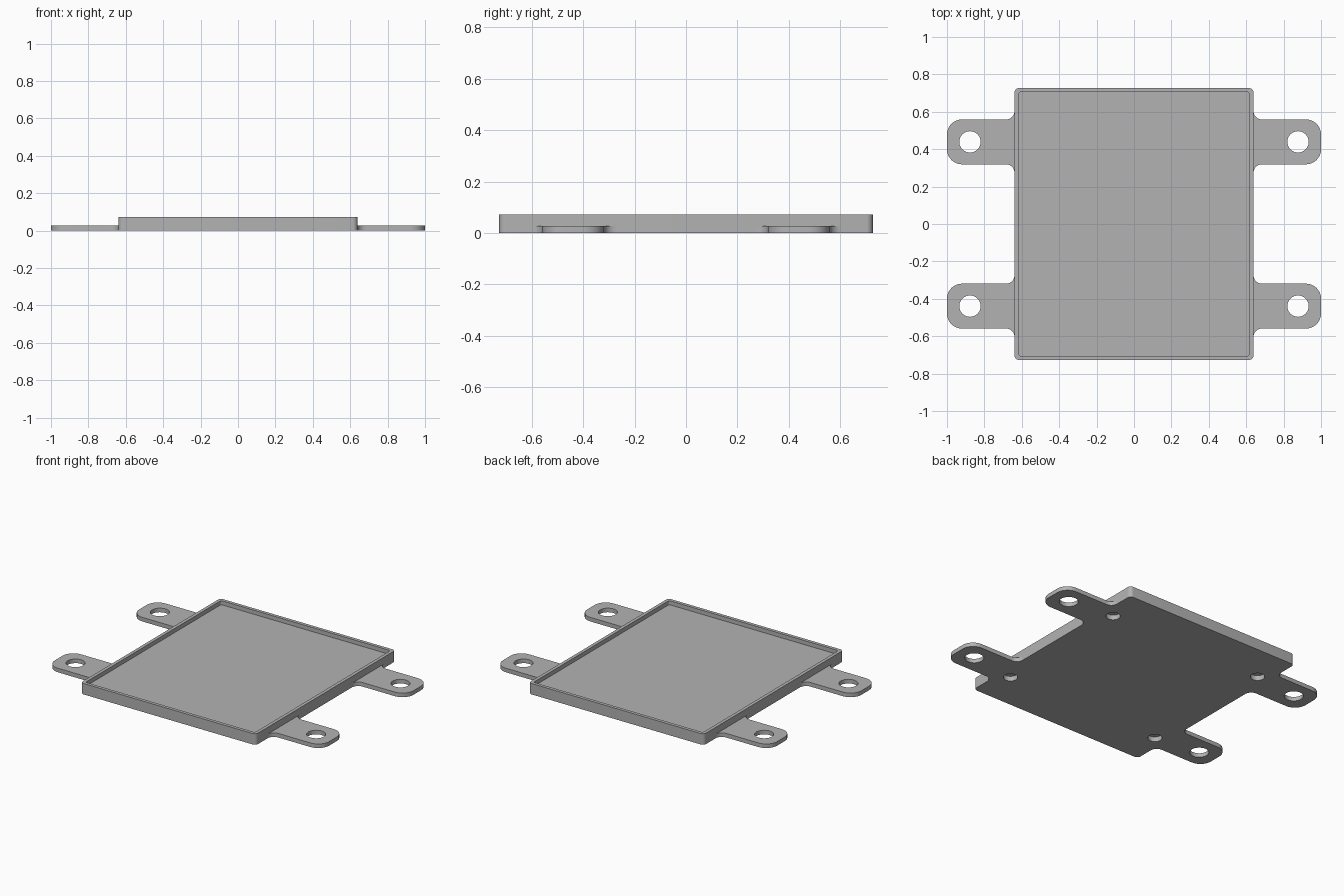
import bpy, bmesh
from math import cos, sin, pi, radians

cube = bpy.data.objects.get("Cube")
if cube:
    bpy.data.objects.remove(cube, do_unlink=True)

HALF_X, HALF_Y, HEIGHT = 0.639, 0.727, 0.072   # tray
FLOOR_Z, WALL = 0.045, 0.022
TAB_Y, TAB_HALF, TAB_Z = 0.439, 0.12, 0.027    # mounting tabs
HOLE_X, HOLE_R = 0.877, 0.057
POCKET_X, POCKET_Y, POCKET_R, POCKET_Z = 0.563, 0.477, 0.043, 0.032

grey = bpy.data.materials.new("plain grey")
grey.use_nodes = True
grey.diffuse_color = (0.45, 0.45, 0.45, 1)
grey.node_tree.nodes["Principled BSDF"].inputs["Base Color"].default_value = grey.diffuse_color


def arc(cx, cy, r, start, end, steps=8):
    """Points along an arc, angles in degrees."""
    angles = [radians(start + (end - start) * i / steps) for i in range(steps + 1)]
    return [(cx + r * cos(a), cy + r * sin(a)) for a in angles]


def rounded_rect(hx, hy, r):
    pts = []
    for i, (sx, sy) in enumerate([(1, 1), (-1, 1), (-1, -1), (1, -1)]):
        pts += arc(sx * (hx - r), sy * (hy - r), r, i * 90, i * 90 + 90)
    return pts


def circle(x, y, r):
    return arc(x, y, r, 0, 360, 48)[:-1]


def extrude(name, outline, z0, z1):
    """Solid prism from a counter-clockwise outline."""
    bm = bmesh.new()
    base = bm.faces.new([bm.verts.new((x, y, z0)) for x, y in outline])
    top = bmesh.ops.extrude_face_region(bm, geom=[base])["geom"]
    bmesh.ops.translate(bm, vec=(0, 0, z1 - z0),
                        verts=[v for v in top if isinstance(v, bmesh.types.BMVert)])
    bmesh.ops.recalc_face_normals(bm, faces=bm.faces)
    mesh = bpy.data.meshes.new(name)
    bm.to_mesh(mesh)
    bm.free()
    mesh.materials.append(grey)
    ob = bpy.data.objects.new(name, mesh)
    bpy.context.collection.objects.link(ob)
    return ob


def apply_modifiers(ob):
    bpy.context.view_layer.update()
    evaluated = ob.evaluated_get(bpy.context.evaluated_depsgraph_get())
    mesh = bpy.data.meshes.new_from_object(evaluated)
    ob.modifiers.clear()
    ob.data = mesh


def mirror(ob):
    mod = ob.modifiers.new("four corners", "MIRROR")
    mod.use_axis = (True, True, False)
    mod.use_mirror_merge = False
    apply_modifiers(ob)


def cut(ob, cutter):
    mod = ob.modifiers.new("cut", "BOOLEAN")
    mod.operation, mod.solver, mod.object = "DIFFERENCE", "EXACT", cutter
    apply_modifiers(ob)
    bpy.data.objects.remove(cutter, do_unlink=True)


def smooth(ob):
    bpy.ops.object.select_all(action="DESELECT")
    ob.select_set(True)
    bpy.context.view_layer.objects.active = ob
    bpy.ops.object.shade_smooth_by_angle(angle=radians(30))


# Shallow tray with a raised rim
tray = extrude("tray", rounded_rect(HALF_X, HALF_Y, 0.025), 0, HEIGHT)
cut(tray, extrude("recess_cutter",
                  rounded_rect(HALF_X - WALL, HALF_Y - WALL, 0.012), FLOOR_Z, HEIGHT + 0.1))

# Blind round pockets in the underside
pockets = extrude("pocket_cutter", circle(POCKET_X, POCKET_Y, POCKET_R), -0.1, POCKET_Z)
mirror(pockets)
cut(tray, pockets)

# Mounting tabs with filleted roots, rounded ends and screw holes
low, high, fillet, end = TAB_Y - TAB_HALF, TAB_Y + TAB_HALF, 0.045, 0.08
outline = (arc(HALF_X + fillet, low - fillet, fillet, 180, 90)
           + arc(1 - end, low + end, end, -90, 0)
           + arc(1 - end, high - end, end, 0, 90)
           + arc(HALF_X + fillet, high + fillet, fillet, 270, 180))
tabs = extrude("mounting_tabs", outline, 0, TAB_Z)
cut(tabs, extrude("screw_hole_cutter", circle(HOLE_X, TAB_Y, HOLE_R), -0.1, 0.1))
mirror(tabs)

for part in (tray, tabs):
    smooth(part)
